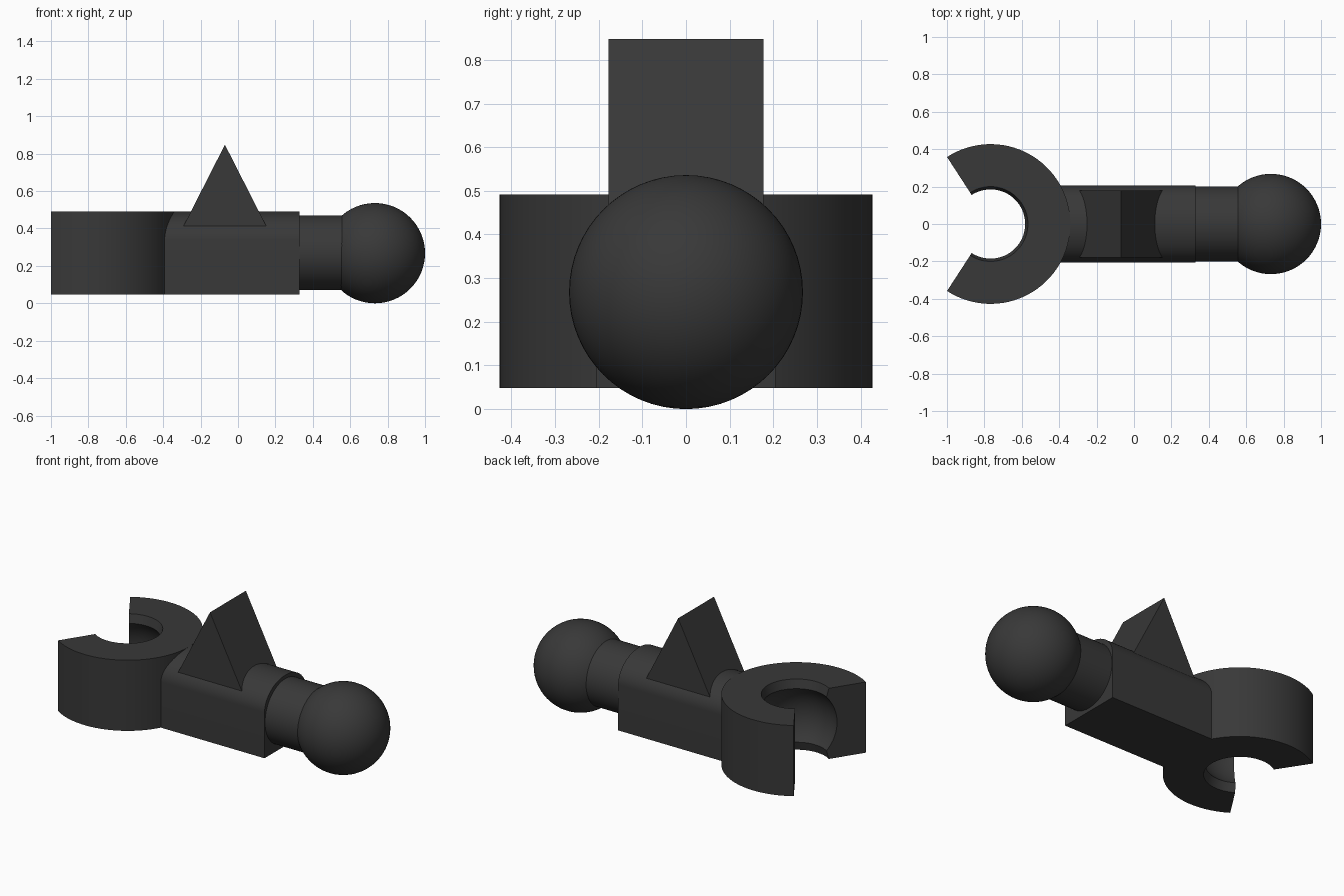
import bpy, bmesh, math
from mathutils import Vector

if "Cube" in bpy.data.objects:
    bpy.data.objects.remove(bpy.data.objects["Cube"])

grey = bpy.data.materials.new("dark_grey")
grey.diffuse_color = (0.04, 0.04, 0.04, 1)
grey.use_nodes = True
grey.node_tree.nodes["Principled BSDF"].inputs["Base Color"].default_value = grey.diffuse_color
MID = 0.27  # height of the joint axis


def finish(name, bm, smooth=True):
    bmesh.ops.recalc_face_normals(bm, faces=bm.faces)
    mesh = bpy.data.meshes.new(name)
    bm.to_mesh(mesh)
    bm.free()
    mesh.materials.append(grey)
    obj = bpy.data.objects.new(name, mesh)
    bpy.context.collection.objects.link(obj)
    bpy.context.view_layer.objects.active = obj
    obj.select_set(True)
    if smooth:
        bpy.ops.object.shade_smooth_by_angle(angle=math.radians(30))
    obj.select_set(False)
    return obj


def loft(name, rings, smooth=True):
    """Join matching closed outlines and cap both ends."""
    bm = bmesh.new()
    loops = [[bm.verts.new(p) for p in ring] for ring in rings]
    n = len(loops[0])
    for a, b in zip(loops, loops[1:]):
        for i in range(n):
            j = (i + 1) % n
            bm.faces.new((a[i], a[j], b[j], b[i]))
    bm.faces.new(loops[0])
    bm.faces.new(loops[-1])
    return finish(name, bm, smooth)


# Socket: C-shaped sweep with a spherical cavity and slightly flared lips
CX, OUTER, CAVITY, LIP, RIM, HALF = -0.767, 0.427, 0.25, 0.185, 0.2, 0.222
lip_angle = math.acos(LIP / CAVITY)
profile = [(OUTER, -HALF), (OUTER, HALF), (RIM, HALF)]
for i in range(17):
    a = lip_angle * (1 - i / 8)
    profile.append((CAVITY * math.cos(a), CAVITY * math.sin(a)))
profile.append((RIM, -HALF))
rings = []
for i in range(65):
    t = math.radians(-123 + 246 * i / 64)
    rings.append([(CX + r * math.cos(t), r * math.sin(t), MID + z) for r, z in profile])
loft("socket_clip", rings)

# Body: flat sides and base with a rounded top
section = [(-0.205, 0.048), (0.205, 0.048)]
for i in range(33):
    a = math.pi * i / 32
    section.append((0.205 * math.cos(a), 0.335 + 0.157 * math.sin(a)))
loft("body", [[(x, y, z) for y, z in section] for x in (-0.45, 0.328)])

# Wedge fin standing on the body
fin = [(-0.308, 0.38), (0.168, 0.38), (-0.07, 0.848)]
loft("wedge_fin", [[(x, y, z) for x, z in fin] for y in (-0.178, 0.178)], False)

# Neck between body and ball
circle = [(0.2 * math.cos(i * math.pi / 32), 0.2 * math.sin(i * math.pi / 32)) for i in range(64)]
loft("neck", [[(x, y, MID + z) for y, z in circle] for x in (0.25, 0.65)])

# Ball joint
bm = bmesh.new()
bmesh.ops.create_uvsphere(bm, u_segments=64, v_segments=32, radius=0.268)
bmesh.ops.translate(bm, verts=bm.verts, vec=Vector((0.732, 0, 0.268)))
finish("ball", bm)
